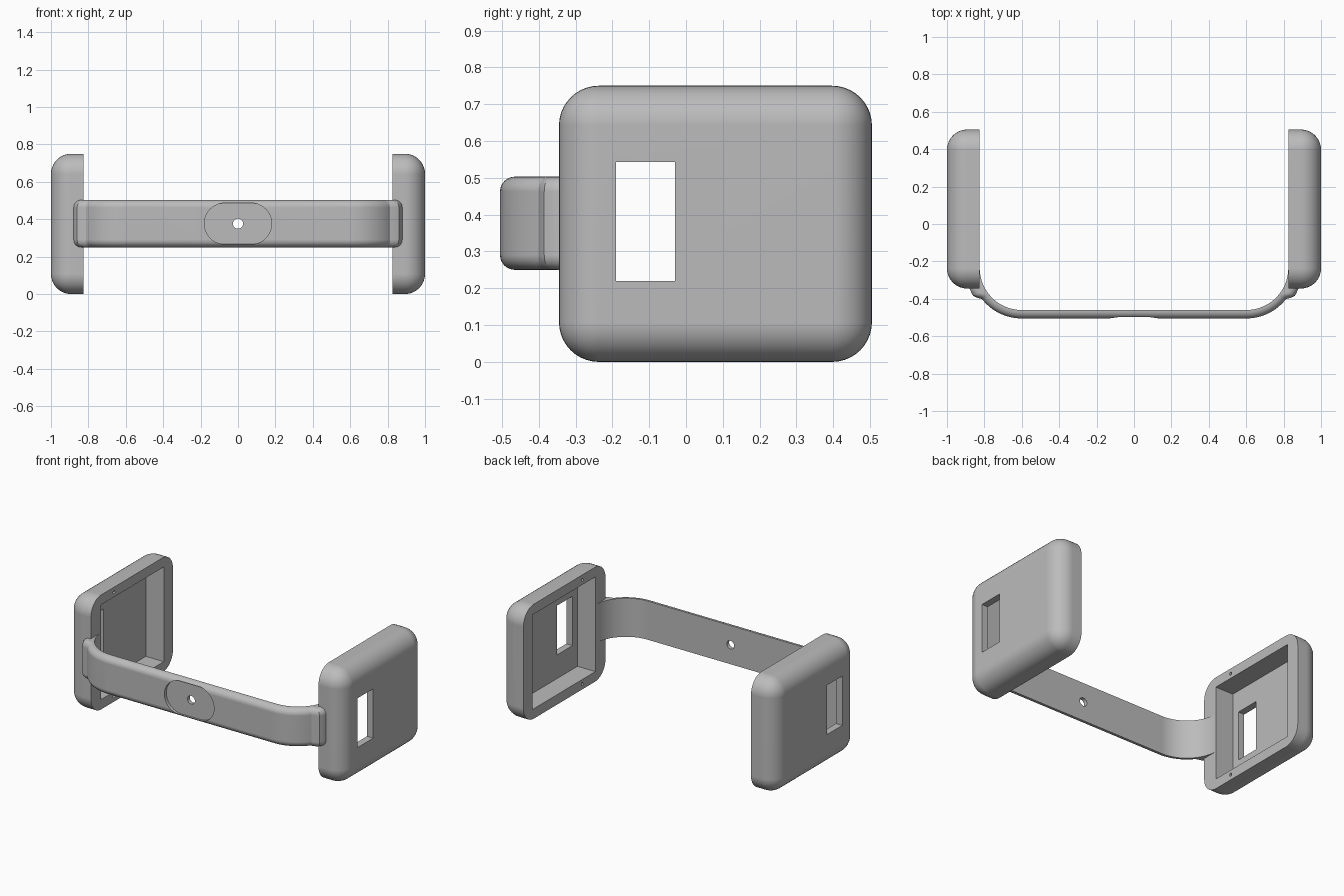
import bpy, bmesh
from math import sin, cos, pi, radians
from mathutils import Vector

cube = bpy.data.objects.get("Cube")
if cube:
    bpy.data.objects.remove(cube, do_unlink=True)

grey = bpy.data.materials.new("light_grey")
grey.use_nodes = True
grey.diffuse_color = (0.5, 0.5, 0.5, 1)
grey.node_tree.nodes["Principled BSDF"].inputs["Base Color"].default_value = (0.5, 0.5, 0.5, 1)


def make_object(name, bm):
    bmesh.ops.recalc_face_normals(bm, faces=bm.faces[:])
    mesh = bpy.data.meshes.new(name)
    bm.to_mesh(mesh)
    bm.free()
    mesh.materials.append(grey)
    obj = bpy.data.objects.new(name, mesh)
    bpy.context.collection.objects.link(obj)
    return obj


def prism(points, depth):
    """Closed outline pushed along a vector."""
    bm = bmesh.new()
    face = bm.faces.new([bm.verts.new(p) for p in points])
    top = bmesh.ops.extrude_face_region(bm, geom=[face])["geom"]
    verts = [v for v in top if isinstance(v, bmesh.types.BMVert)]
    bmesh.ops.translate(bm, verts=verts, vec=depth)
    return bm


def block(x0, x1, y0, y1, z0, z1):
    return prism([(x0, y0, z0), (x0, y1, z0), (x0, y1, z1), (x0, y0, z1)], (x1 - x0, 0, 0))


def ring(radius, stretch=0, count=32):
    """Circle or stadium outline as flat coordinate pairs."""
    pts = []
    for end in (1, -1):
        for i in range(count // 2 + (1 if stretch else 0)):
            a = -pi / 2 * end + pi * i / (count // 2)
            pts.append((end * stretch + radius * cos(a), radius * sin(a)))
    return pts


def activate(obj):
    bpy.ops.object.select_all(action='DESELECT')
    obj.select_set(True)
    bpy.context.view_layer.objects.active = obj


def cut(obj, bm):
    cutter = make_object("cutter", bm)
    cutter.hide_render = True
    activate(obj)
    mod = obj.modifiers.new("cut", 'BOOLEAN')
    mod.operation = 'DIFFERENCE'
    mod.solver = 'EXACT'
    mod.object = cutter
    bpy.ops.object.modifier_apply(modifier=mod.name)
    bpy.data.objects.remove(cutter, do_unlink=True)


def smooth(obj):
    activate(obj)
    bpy.ops.object.shade_smooth_by_angle(angle=radians(30))
    mod = obj.modifiers.new("even_normals", 'WEIGHTED_NORMAL')
    mod.keep_sharp = True


# Side housings: rounded everywhere but the flat inner rim
RIM = 0.825
bm = block(RIM, 1, -0.345, 0.505, 0, 0.75)
edges = [e for e in bm.edges if any(v.co.x > 0.9 for v in e.verts)]
bmesh.ops.bevel(bm, geom=edges, offset=0.108, segments=10, profile=0.5, affect='EDGES')
housing = make_object("side_housings", bm)

# Cavity, window and two screw holes
cut(housing, block(RIM - 0.1, 0.955, -0.24, 0.41, 0.065, 0.685))
cut(housing, block(0.9, 1.1, -0.19, -0.03, 0.22, 0.543))
for z in (0.034, 0.716):
    cut(housing, prism([(RIM - 0.02, -0.105 + a, z + b) for a, b in ring(0.01, count=16)],
                       (0.08, 0, 0)))
smooth(housing)
mirror = housing.modifiers.new("mirror", 'MIRROR')
mirror.use_mirror_merge = False

# Front band: rounded section swept along a straight run with two bends
LOW, HIGH, FILLET = 0.25, 0.503, 0.04
MID = (LOW + HIGH) / 2
INNER, OUTER = 0.225, 0.27
angles = [i * 4 for i in range(14)] + [54, 57, 60, 64, 68, 72, 76, 80, 84, 87]


def section(side, degrees):
    """One cross-section, with the thick foot near the housing."""
    a = radians(degrees)
    foot = min(1, max(0, (degrees - 52) / 8))
    radius = OUTER + 0.03 * foot
    if degrees > 60:
        radius = min(radius, 0.28 / sin(a))
    centre = Vector((0.6 * side, -0.235, 0))
    out = Vector((side * sin(a), -cos(a), 0))
    pts = [(INNER, LOW)]
    for k in range(9):
        t = pi / 2 * k / 8
        pts.append((radius - FILLET + FILLET * sin(t), LOW + FILLET - FILLET * cos(t)))
    pts += [(r, LOW + HIGH - z) for r, z in reversed(pts)]
    return [centre + out * r + Vector((0, 0, z)) for r, z in pts]


bm = bmesh.new()
stations = [(-1, a) for a in reversed(angles)] + [(1, a) for a in angles]
loops = [[bm.verts.new(p) for p in section(s, a)] for s, a in stations]
for first, second in zip(loops, loops[1:]):
    for i in range(len(first)):
        j = (i + 1) % len(first)
        bm.faces.new((first[i], first[j], second[j], second[i]))
bm.faces.new(loops[0])
bm.faces.new(loops[-1])
band = make_object("front_band", bm)

# Shallow oval recess and a through hole in its middle
cut(band, prism([(x, -0.6, MID + z) for x, z in ring(0.11, 0.07, 48)], (0, 0.115, 0)))
cut(band, prism([(x, -0.6, MID + z) for x, z in ring(0.027)], (0, 0.3, 0)))
smooth(band)
